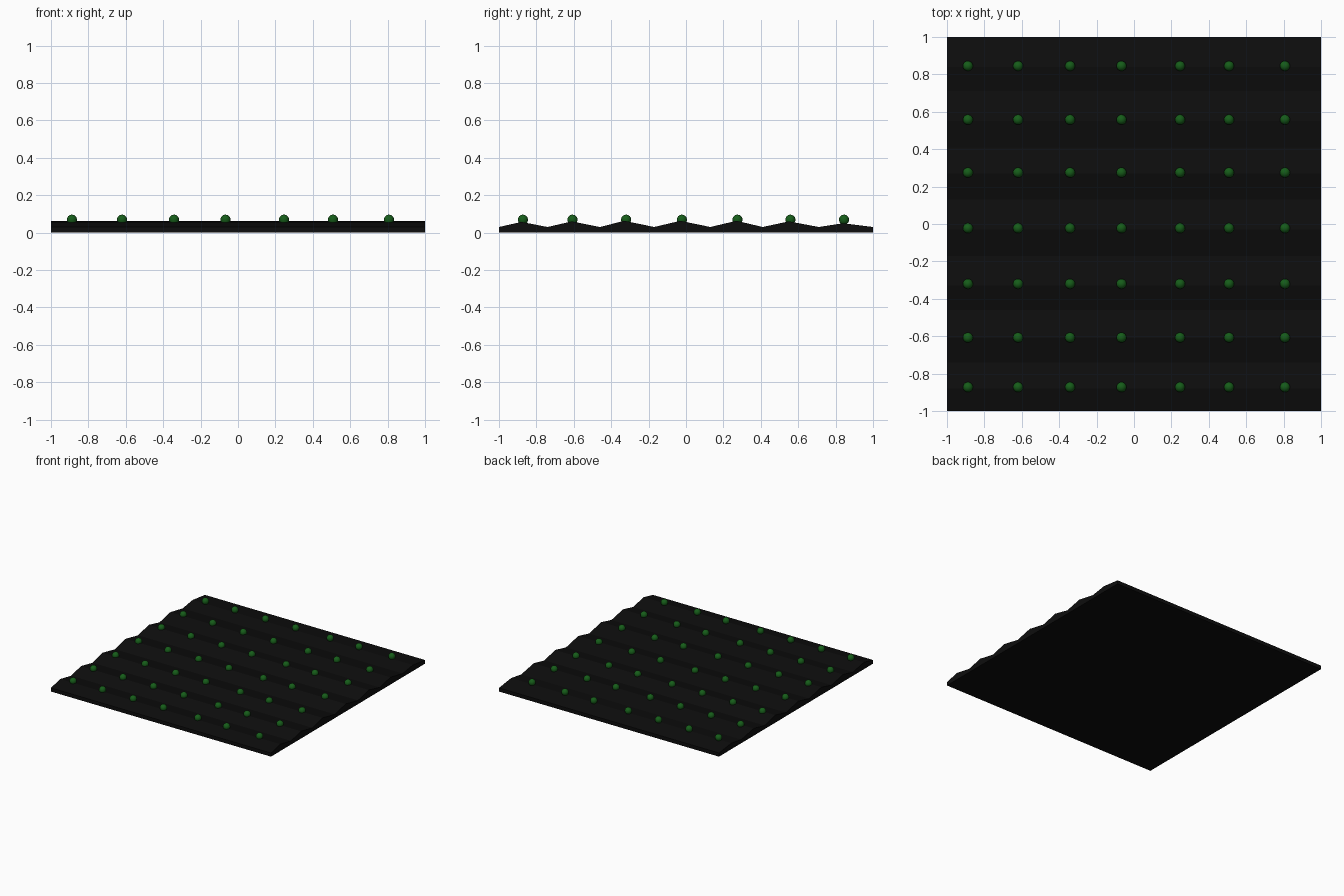
import bpy, bmesh
from mathutils import Matrix

if "Cube" in bpy.data.objects:
    bpy.data.objects.remove(bpy.data.objects["Cube"])


def material(name, color):
    m = bpy.data.materials.new(name)
    m.diffuse_color = color
    m.use_nodes = True
    m.node_tree.nodes["Principled BSDF"].inputs["Base Color"].default_value = m.diffuse_color
    return m


def add_object(name, bm, mat):
    mesh = bpy.data.meshes.new(name)
    bmesh.ops.recalc_face_normals(bm, faces=bm.faces)
    bm.to_mesh(mesh)
    bm.free()
    mesh.materials.append(mat)
    ob = bpy.data.objects.new(name, mesh)
    bpy.context.collection.objects.link(ob)
    return ob


soil = material("soil", (0.004, 0.004, 0.004, 1))
green = material("leaf_green", (0.008, 0.11, 0.01, 1))

# Ridged soil bed: furrow profile (y, z) extruded along x
ridges = [(-1, 0.03), (-0.88, 0.057), (-0.74, 0.03), (-0.61, 0.06), (-0.46, 0.03),
          (-0.33, 0.063), (-0.17, 0.03), (-0.03, 0.063), (0.13, 0.03), (0.27, 0.063),
          (0.41, 0.03), (0.55, 0.06), (0.71, 0.03), (0.84, 0.05), (1, 0.03)]
bm = bmesh.new()
base = [bm.verts.new((-1, y, 0)) for y, z in ridges]
crest = [bm.verts.new((-1, y, z)) for y, z in ridges]
strip = [bm.faces.new((base[i], base[i + 1], crest[i + 1], crest[i]))
         for i in range(len(ridges) - 1)]
ext = bmesh.ops.extrude_face_region(bm, geom=strip, use_keep_orig=True)
bmesh.ops.translate(bm, vec=(2, 0, 0),
                    verts=[v for v in ext["geom"] if isinstance(v, bmesh.types.BMVert)])
add_object("soil_bed", bm, soil)

# Round plants in a grid, one row on each ridge
columns = [-0.888, -0.62, -0.342, -0.067, 0.246, 0.508, 0.807]
rows = [-0.872, -0.607, -0.32, -0.022, 0.275, 0.558, 0.845]
for r, y in enumerate(rows):
    bm = bmesh.new()
    for x in columns:
        bmesh.ops.create_uvsphere(bm, u_segments=24, v_segments=12, radius=0.027,
                                  matrix=Matrix.Translation((x, y, 0.069)))
    for f in bm.faces:
        f.smooth = True
    add_object(f"plant_row_{r + 1}", bm, green)
